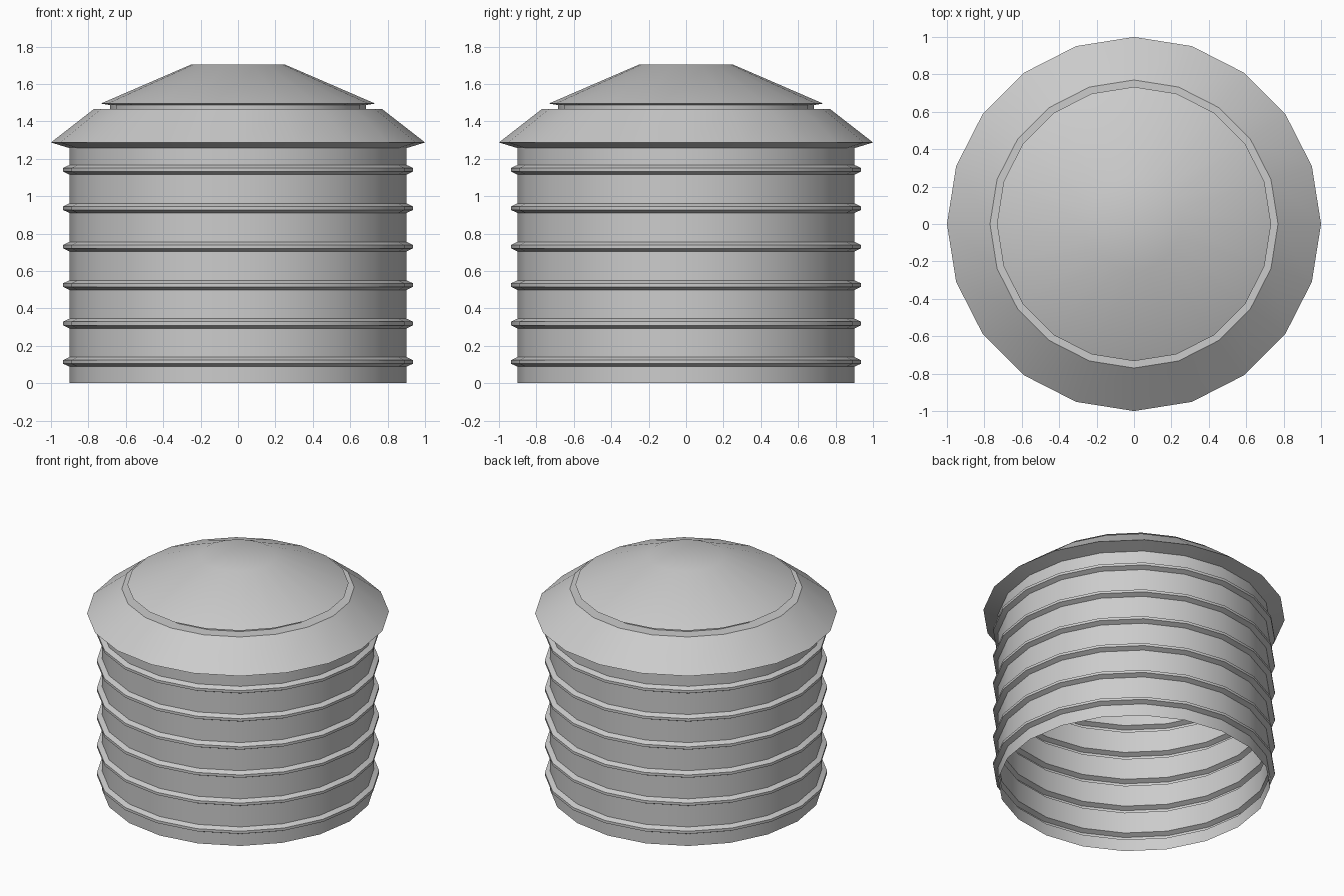
import bpy, bmesh, math

if "Cube" in bpy.data.objects:
    bpy.data.objects.remove(bpy.data.objects["Cube"])

SIDES = 20


def lathe(name, profile, cap_top=False):
    """Revolve (radius, z) points, bottom to top, around the z axis."""
    bm = bmesh.new()
    rings = []
    for r, z in profile:
        rings.append([bm.verts.new((r * math.cos(math.tau * i / SIDES),
                                    r * math.sin(math.tau * i / SIDES), z))
                      for i in range(SIDES)])
    for low, high in zip(rings, rings[1:]):
        for i in range(SIDES):
            j = (i + 1) % SIDES
            bm.faces.new((low[i], low[j], high[j], high[i]))
    if cap_top:
        bm.faces.new(rings[-1])
    mesh = bpy.data.meshes.new(name)
    bm.to_mesh(mesh)
    bm.free()
    obj = bpy.data.objects.new(name, mesh)
    bpy.context.collection.objects.link(obj)
    bpy.ops.object.select_all(action='DESELECT')
    obj.select_set(True)
    bpy.context.view_layer.objects.active = obj
    bpy.ops.object.shade_smooth_by_angle(angle=math.radians(30))
    return obj


# Open-bottomed tank wall with six raised ribs
wall = [(0.902, 0.0)]
for k in range(6):
    z = 0.113 + k * 0.2055
    wall += [(0.902, z - 0.025), (0.935, z - 0.009),
             (0.935, z + 0.010), (0.902, z + 0.026)]
wall.append((0.902, 1.257))
lathe("tank_wall", wall)

# Overhanging sloped shoulder, stepping in to the neck
lathe("shoulder", [(0.902, 1.257), (1.0, 1.287), (0.77, 1.466),
                   (0.685, 1.466)])

# Neck and conical lid with flat top
lathe("lid", [(0.685, 1.466), (0.685, 1.487), (0.733, 1.495),
              (0.25, 1.704)], cap_top=True)
